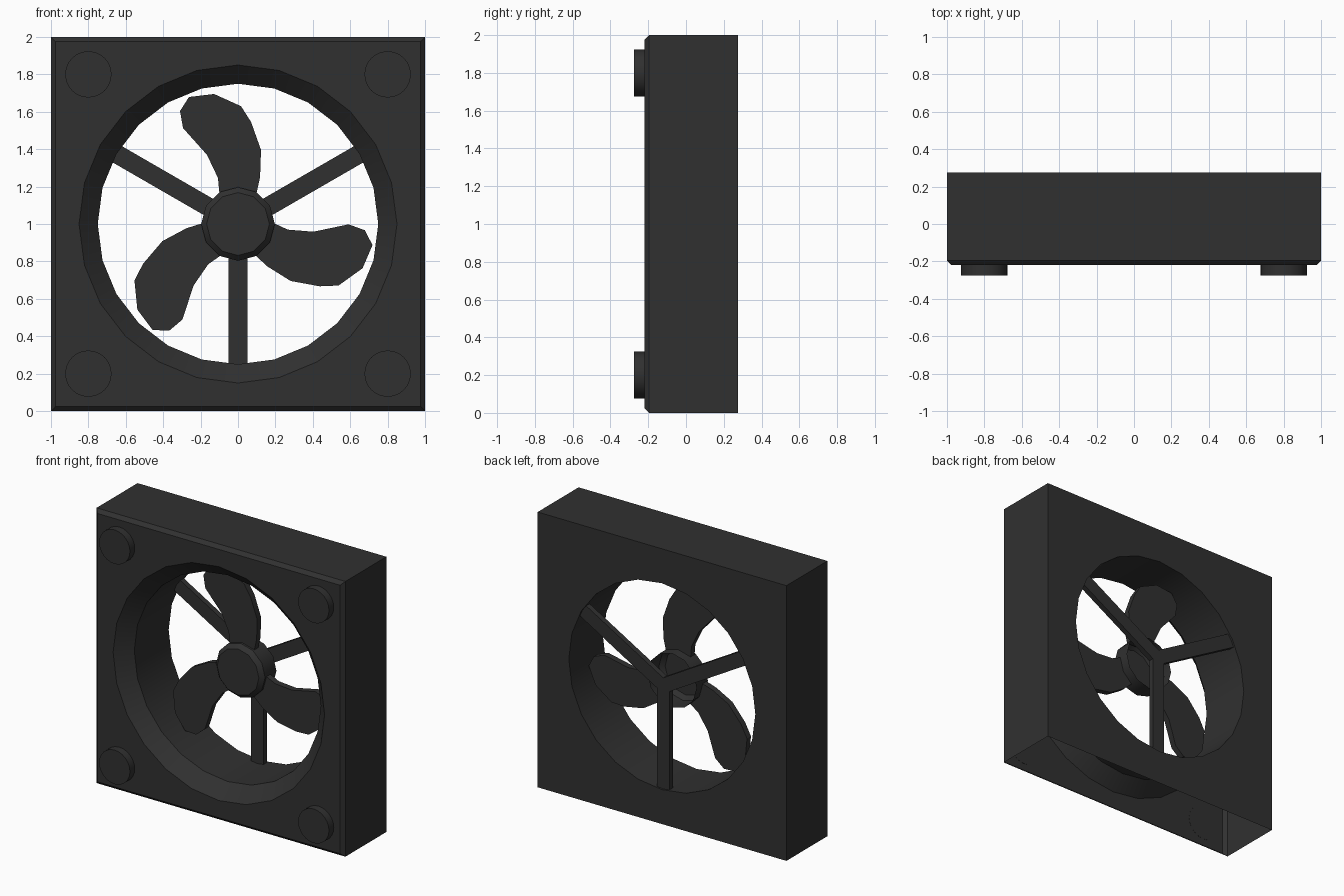
import bpy, bmesh, math
from mathutils import Matrix, Vector

if "Cube" in bpy.data.objects:
    bpy.data.objects.remove(bpy.data.objects["Cube"])

plastic = bpy.data.materials.new("dark_grey_plastic")
plastic.diffuse_color = (0.03, 0.03, 0.03, 1)
plastic.use_nodes = True
plastic.node_tree.nodes["Principled BSDF"].inputs["Base Color"].default_value = plastic.diffuse_color
CENTRE = Vector((0, 0, 1))


def finish(name, bm, smooth=True):
    bmesh.ops.recalc_face_normals(bm, faces=bm.faces)
    return link(name, bm, smooth)


def link(name, bm, smooth):
    mesh = bpy.data.meshes.new(name)
    bm.to_mesh(mesh)
    bm.free()
    mesh.materials.append(plastic)
    ob = bpy.data.objects.new(name, mesh)
    bpy.context.collection.objects.link(ob)
    if smooth:
        bpy.ops.object.select_all(action='DESELECT')
        ob.select_set(True)
        bpy.context.view_layer.objects.active = ob
        bpy.ops.object.shade_smooth_by_angle(angle=math.radians(32))
    return ob


def loop(bm, kind, r, y, n, centre):
    """Ring of n points around the y axis, on a circle or a square."""
    verts = []
    for i in range(n):
        a = 2 * math.pi * i / n
        c, s = math.cos(a), math.sin(a)
        k = r / max(abs(c), abs(s)) if kind == "square" else r
        verts.append(bm.verts.new(centre + Vector((c * k, y, s * k))))
    return verts


def bridge(bm, a, b):
    n = len(a)
    for i in range(n):
        j = (i + 1) % n
        bm.faces.new((a[i], a[j], b[j], b[i]))


# Square frame with flared round duct, bevelled front edge and open underside
bm = bmesh.new()
profile = [("circle", 0.75, -0.12), ("circle", 0.85, -0.22),
           ("square", 0.975, -0.22), ("square", 1.0, -0.195),
           ("square", 1.0, 0.275), ("circle", 0.75, 0.275)]
rings = [loop(bm, k, r, y, 24, CENTRE) for k, r, y in profile]
for i in range(len(rings)):
    bridge(bm, rings[i], rings[(i + 1) % len(rings)])
bmesh.ops.recalc_face_normals(bm, faces=bm.faces)
under = [f for f in bm.faces if f.calc_center_median().z < 0.001]
bmesh.ops.delete(bm, geom=under, context='FACES')
link("frame", bm, True)

# Round corner pads on the front
for sx in (-1, 1):
    for z in (0.2, 1.8):
        bm = bmesh.new()
        c = Vector((0.8 * sx, 0, z))
        front = loop(bm, "circle", 0.124, -0.275, 24, c)
        back = loop(bm, "circle", 0.124, -0.219, 24, c)
        bridge(bm, front, back)
        bm.faces.new(front)
        bm.faces.new(back)
        finish("corner_pad", bm)

# Hub cap, hollow at the back
bm = bmesh.new()
hub = [loop(bm, "circle", r, y, 12, CENTRE)
       for r, y in ((0.168, 0.0), (0.197, 0.03), (0.197, 0.16))]
bm.faces.new(hub[0])
bridge(bm, hub[0], hub[1])
bridge(bm, hub[1], hub[2])
finish("hub", bm)

# Three curved blades and three support spokes
outline = [(-0.10, 0.17), (-0.107, 0.246), (-0.166, 0.37), (-0.294, 0.513),
           (-0.31, 0.604), (-0.262, 0.679), (-0.128, 0.695), (0.016, 0.63),
           (0.07, 0.545), (0.123, 0.396), (0.118, 0.25), (0.10, 0.17)]
for i in range(3):
    turn = Matrix.Translation(CENTRE) @ Matrix.Rotation(math.radians(120 * i), 4, 'Y')

    bm = bmesh.new()
    face = bm.faces.new([bm.verts.new((x, 0.045, z)) for x, z in outline])
    ext = bmesh.ops.extrude_face_region(bm, geom=[face], use_keep_orig=True)
    moved = [v for v in ext["geom"] if isinstance(v, bmesh.types.BMVert)]
    bmesh.ops.translate(bm, verts=moved, vec=(0, 0.045, 0))
    bm.transform(turn)
    finish("blade", bm)

    bm = bmesh.new()
    bmesh.ops.create_cube(bm, size=1, matrix=Matrix.Translation((0, 0.242, -0.376))
                          @ Matrix.Diagonal((0.1, 0.04, 0.752, 1)))
    bm.transform(turn)
    finish("spoke", bm, False)
